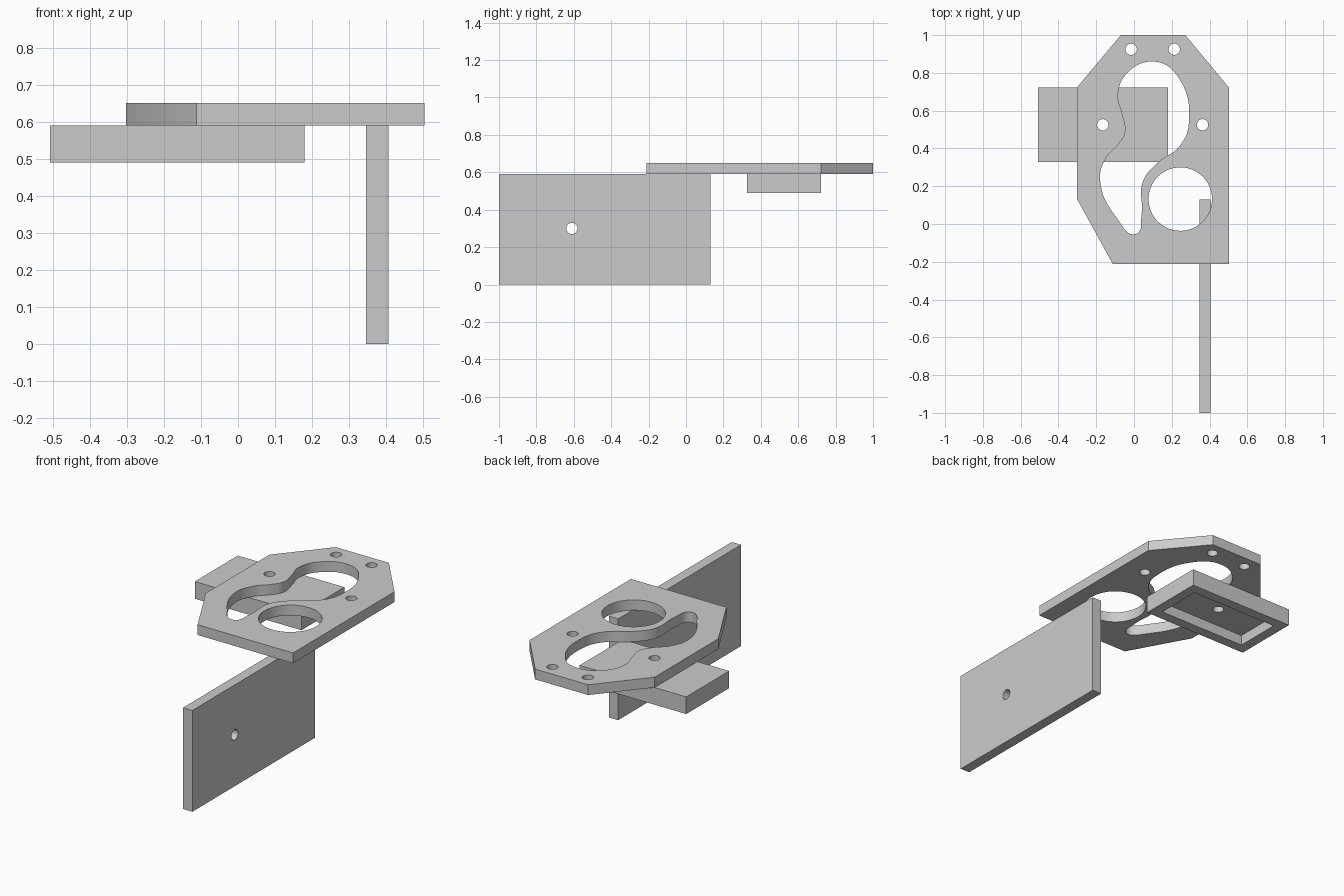
import bpy
import bmesh
from math import cos, sin, tau, pi, radians

if "Cube" in bpy.data.objects:
    bpy.data.objects.remove(bpy.data.objects["Cube"], do_unlink=True)

grey = bpy.data.materials.new("light grey")
grey.use_nodes = True
COLOUR = (0.6, 0.6, 0.6, 1)
grey.diffuse_color = COLOUR
grey.node_tree.nodes["Principled BSDF"].inputs["Base Color"].default_value = COLOUR


def rect(x0, x1, y0, y1):
    return [(x0, y0), (x1, y0), (x1, y1), (x0, y1)]


def circle(x, y, r, n=48):
    return [(x + r * cos(tau * i / n), y + r * sin(tau * i / n)) for i in range(n)]


def finish(ob):
    """Weld, colour and shade a finished part."""
    bm = bmesh.new()
    bm.from_mesh(ob.data)
    bmesh.ops.remove_doubles(bm, verts=bm.verts, dist=0.0001)
    bmesh.ops.recalc_face_normals(bm, faces=bm.faces)
    bm.to_mesh(ob.data)
    bm.free()
    ob.data.materials.clear()
    ob.data.materials.append(grey)
    bpy.ops.object.shade_smooth_by_angle(angle=radians(30))


def sheet(name, loops, thickness, location, rotation=(0, 0, 0), smooth_loop=None):
    """Flat plate: the first loop is the outline, the others are openings."""
    cu = bpy.data.curves.new(name, "CURVE")
    cu.dimensions = "2D"
    cu.fill_mode = "BOTH"
    cu.extrude = thickness / 2
    for loop in loops:
        sp = cu.splines.new("POLY")
        sp.points.add(len(loop) - 1)
        for p, (x, y) in zip(sp.points, loop):
            p.co = (x, y, 0, 1)
        sp.use_cyclic_u = True
    if smooth_loop:
        sp = cu.splines.new("BEZIER")
        sp.bezier_points.add(len(smooth_loop) - 1)
        for p, (x, y) in zip(sp.bezier_points, smooth_loop):
            p.co = (x, y, 0)
            p.handle_left_type = p.handle_right_type = "AUTO"
        sp.use_cyclic_u = True
        sp.resolution_u = 8
    ob = bpy.data.objects.new(name, cu)
    bpy.context.collection.objects.link(ob)
    ob.location, ob.rotation_euler = location, rotation
    bpy.ops.object.select_all(action="DESELECT")
    ob.select_set(True)
    bpy.context.view_layer.objects.active = ob
    bpy.ops.object.convert(target="MESH")
    ob = bpy.context.object
    finish(ob)
    return ob


def box(name, x, y, z):
    bpy.ops.mesh.primitive_cube_add(size=1, location=[sum(a) / 2 for a in (x, y, z)])
    ob = bpy.context.object
    ob.name = name
    ob.scale = [a[1] - a[0] for a in (x, y, z)]
    bpy.ops.object.transform_apply(location=False, rotation=False, scale=True)
    return ob


# Top plate: clipped corners, four bolt holes, round window and curved slot
outline = [(-.303, .135), (-.112, -.212), (.503, -.212), (.503, .722),
           (.272, 1), (-.07, 1), (-.303, .722)]
bolts = [(-.015, .925), (.213, .925), (-.165, .525), (.363, .525)]
slot = [(.105, .86), (.225, .79), (.29, .53), (.235, .405), (.135, .333),
        (.047, .225), (.04, .05), (.01, -.053), (-.09, .03), (-.18, .24),
        (-.145, .355), (-.085, .42), (-.047, .485), (-.062, .585),
        (-.085, .68), (-.04, .795)]
sheet("top_plate", [outline, circle(.245, .132, .168, 96)]
      + [circle(x, y, .03) for x, y in bolts],
      .06, (0, 0, .62), smooth_loop=slot)

# Upright side plate with one bolt hole, drawn in y-z and stood on edge
sheet("side_plate", [rect(-1, .13, 0, .59), circle(-.61, .3, .03)],
      .06, (.376, 0, 0), (pi / 2, 0, pi / 2))

# Block under the plate, hollowed from below and drilled through
block = box("hollow_block", (-.507, .18), (.327, .722), (.49, .59))
pocket = box("pocket_cutter", (-.447, .12), (.387, .662), (.45, .55))
bpy.ops.mesh.primitive_cylinder_add(vertices=48, radius=.03, depth=.4,
                                    location=(-.165, .525, .55))
drill = bpy.context.object
drill.name = "drill_cutter"
bpy.ops.object.select_all(action="DESELECT")
block.select_set(True)
bpy.context.view_layer.objects.active = block
for cutter in (pocket, drill):
    mod = block.modifiers.new(cutter.name, "BOOLEAN")
    mod.operation = "DIFFERENCE"
    mod.solver = "EXACT"
    mod.object = cutter
    bpy.ops.object.modifier_apply(modifier=mod.name)
    bpy.data.objects.remove(cutter, do_unlink=True)
finish(block)
